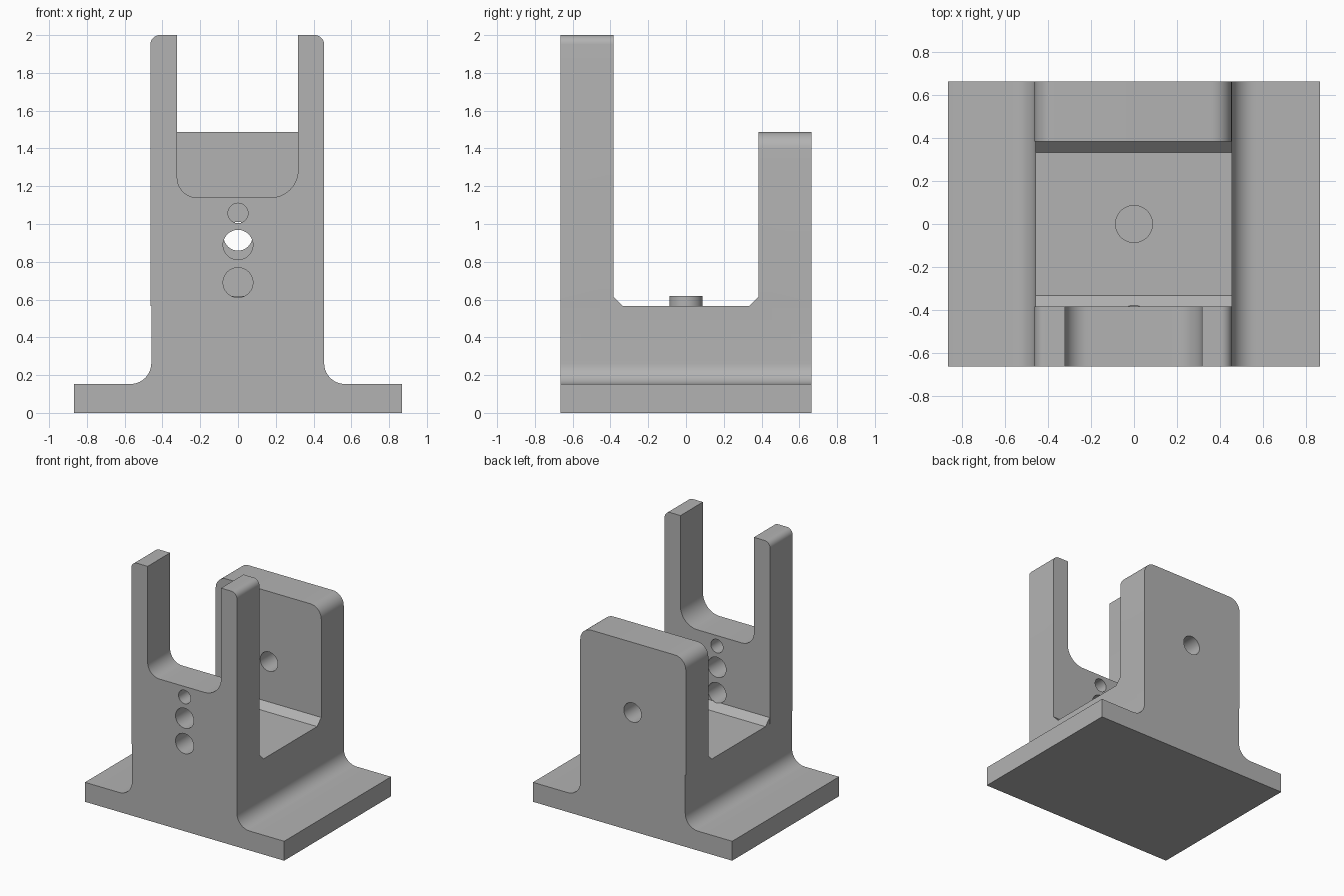
import bpy, bmesh, math
from mathutils import Vector

if "Cube" in bpy.data.objects:
    bpy.data.objects.remove(bpy.data.objects["Cube"])

grey = bpy.data.materials.new("plain_grey")
grey.diffuse_color = (0.45, 0.45, 0.45, 1)
grey.use_nodes = True
grey.node_tree.nodes["Principled BSDF"].inputs["Base Color"].default_value = grey.diffuse_color


def rounded(corners, steps=10):
    """Outline from (u, v, radius) corners, with each radius turned into an arc."""
    out, n = [], len(corners)
    for i, (u, v, r) in enumerate(corners):
        p = Vector((u, v))
        if r == 0:
            out.append(p)
            continue
        a = (Vector(corners[i - 1][:2]) - p).normalized()
        b = (Vector(corners[(i + 1) % n][:2]) - p).normalized()
        for k in range(steps + 1):          # right-angled corners only
            t = k / steps * math.pi / 2
            out.append(p + a * r * (1 - math.sin(t)) + b * r * (1 - math.cos(t)))
    return out


def prism(name, outline, axis, lo, hi):
    """Extrude an outline along x, y or z."""
    place = {"x": lambda u, v, w: (w, u, v),
             "y": lambda u, v, w: (u, w, v),
             "z": lambda u, v, w: (u, v, w)}[axis]
    bm = bmesh.new()
    rings = [[bm.verts.new(place(u, v, w)) for u, v in outline] for w in (lo, hi)]
    n = len(outline)
    bm.faces.new(rings[0])
    bm.faces.new(rings[1][::-1])
    for i in range(n):
        j = (i + 1) % n
        bm.faces.new((rings[0][i], rings[1][i], rings[1][j], rings[0][j]))
    bmesh.ops.recalc_face_normals(bm, faces=bm.faces)
    mesh = bpy.data.meshes.new(name)
    bm.to_mesh(mesh)
    bm.free()
    mesh.materials.append(grey)
    ob = bpy.data.objects.new(name, mesh)
    bpy.context.collection.objects.link(ob)
    return ob


def circle(u, v, r, n=48):
    return [(u + r * math.cos(2 * math.pi * i / n), v + r * math.sin(2 * math.pi * i / n))
            for i in range(n)]


def combine(target, tool, operation):
    mod = target.modifiers.new(operation, "BOOLEAN")
    mod.object, mod.operation, mod.solver = tool, operation, "EXACT"
    bpy.context.view_layer.objects.active = target
    bpy.ops.object.modifier_apply(modifier=mod.name)
    bpy.data.objects.remove(tool)


FLOOR, DEPTH, INNER = 0.565, 0.665, 0.385
LEFT, RIGHT = -0.464, 0.456

# flanged base with filleted block
bracket = prism("bracket", rounded([
    (-0.868, 0, 0), (0.868, 0, 0), (0.868, 0.153, 0), (RIGHT, 0.153, 0.11),
    (RIGHT, FLOOR, 0), (-0.459, FLOOR, 0), (-0.459, 0.153, 0.11), (-0.868, 0.153, 0)]),
    "y", -DEPTH, DEPTH)

# tall forked front wall
front_wall = prism("front_wall", rounded([
    (LEFT, FLOOR, 0), (RIGHT, FLOOR, 0), (RIGHT, 2, 0.05), (0.318, 2, 0),
    (0.318, 1.14, 0.145), (-0.322, 1.14, 0.105), (-0.322, 2, 0), (LEFT, 2, 0.05)]),
    "y", -DEPTH, -INNER)

# shorter rounded back wall
back_wall = prism("back_wall", rounded([
    (LEFT, FLOOR, 0), (RIGHT, FLOOR, 0), (RIGHT, 1.487, 0.095), (LEFT, 1.487, 0.095)]),
    "y", INNER, DEPTH)

for part in (front_wall, back_wall):
    combine(bracket, part, "UNION")

# sloped strips where the walls meet the floor
for s in (-1, 1):
    strip = prism("corner_strip", [
        (s * 0.333, FLOOR), (s * INNER, 0.617), (s * 0.45, 0.617),
        (s * 0.45, 0.5), (s * 0.333, 0.5)], "x", -0.459, RIGHT)
    combine(bracket, strip, "UNION")

# round boss on the floor
combine(bracket, prism("boss", circle(0, 0, 0.088), "z", 0.5, 0.62), "UNION")

# holes through the walls
for z, r, lo, hi in ((1.057, 0.053, -0.8, -0.3), (0.89, 0.079, -0.8, -0.3),
                     (0.69, 0.079, -0.8, -0.3), (0.935, 0.076, 0.3, 0.8)):
    combine(bracket, prism("hole_cutter", circle(0, z, r), "y", lo, hi), "DIFFERENCE")

bpy.ops.object.select_all(action="DESELECT")
bracket.select_set(True)
bpy.context.view_layer.objects.active = bracket
bpy.ops.object.shade_smooth_by_angle(angle=math.radians(30))
